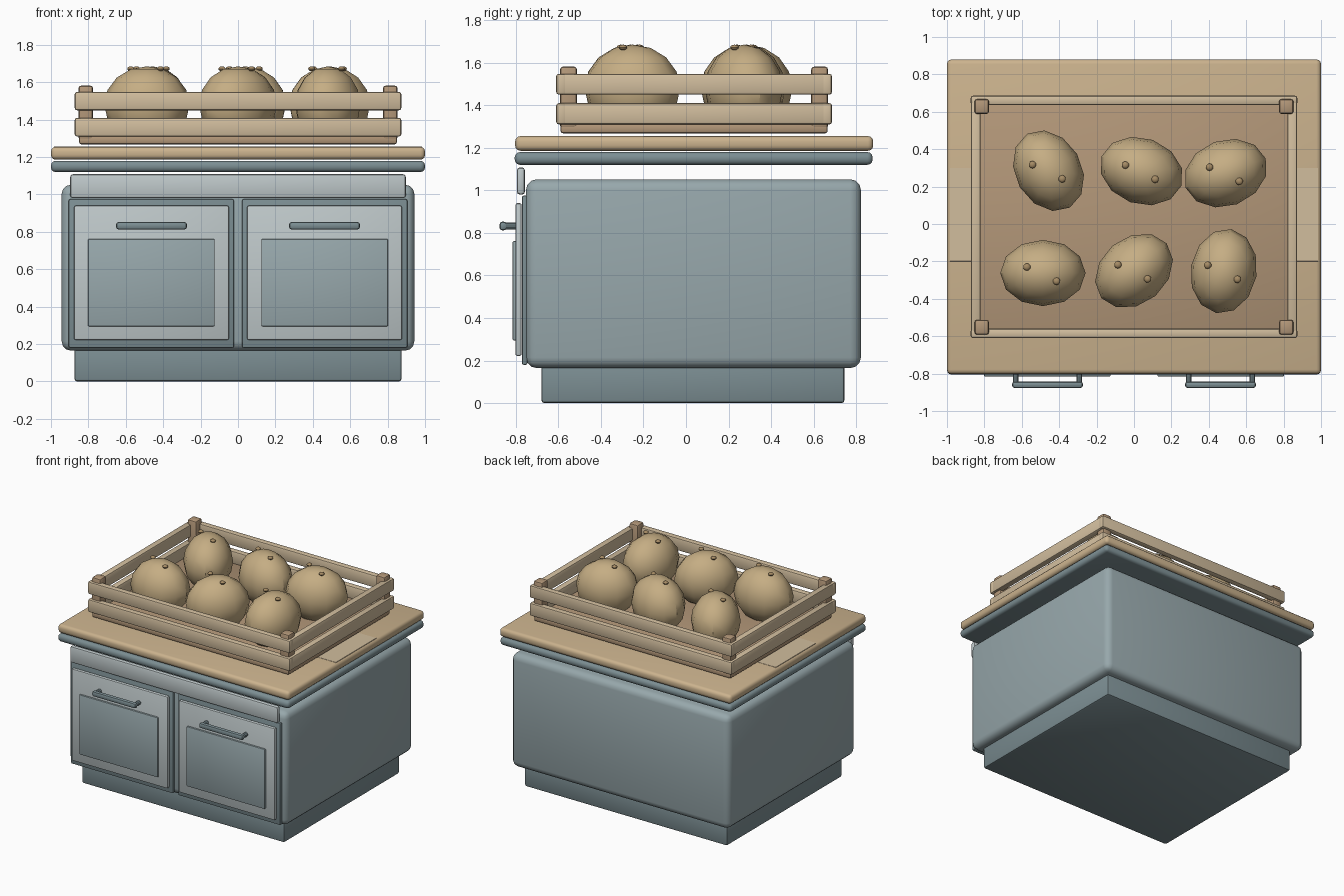
import bpy, math
from mathutils import Vector

if "Cube" in bpy.data.objects:
    bpy.data.objects.remove(bpy.data.objects["Cube"])


def material(name, rgb):
    m = bpy.data.materials.new(name)
    m.diffuse_color = (*rgb, 1)
    m.use_nodes = True
    m.node_tree.nodes["Principled BSDF"].inputs["Base Color"].default_value = m.diffuse_color
    return m


BODY = material("blue_grey", (0.31, 0.39, 0.41))
DARK = material("dark_blue_grey", (0.20, 0.27, 0.29))
PALE = material("pale_grey", (0.52, 0.58, 0.59))
WOOD = material("wood", (0.60, 0.45, 0.27))
LIGHT = material("light_wood", (0.64, 0.51, 0.34))
BROWN = material("brown_wood", (0.45, 0.31, 0.19))
SKIN = material("potato_skin", (0.56, 0.42, 0.23))
EYE = material("potato_eye", (0.38, 0.26, 0.13))


def finish(ob, name, mat):
    ob.name = name
    ob.data.materials.append(mat)
    bpy.ops.object.shade_smooth_by_angle(angle=math.radians(35))
    return ob


def box(name, x, y, z, mat, bevel=0.01, segments=2):
    """Bevelled box from (min, max) ranges on each axis."""
    lo, hi = Vector((x[0], y[0], z[0])), Vector((x[1], y[1], z[1]))
    bpy.ops.mesh.primitive_cube_add(size=1, location=(lo + hi) / 2)
    ob = bpy.context.object
    ob.scale = hi - lo
    bpy.ops.object.transform_apply(location=False, rotation=False, scale=True)
    mod = ob.modifiers.new("bevel", 'BEVEL')
    mod.width, mod.segments = bevel, segments
    bpy.ops.object.modifier_apply(modifier=mod.name)
    return finish(ob, name, mat)


def ball(name, loc, radii, turn, segs, rings, mat):
    bpy.ops.mesh.primitive_uv_sphere_add(segments=segs, ring_count=rings, radius=1,
                                         location=loc, rotation=(0, 0, turn))
    ob = bpy.context.object
    ob.scale = radii
    bpy.ops.object.transform_apply(location=False, rotation=False, scale=True)
    finish(ob, name, mat)
    bpy.ops.object.shade_smooth()


def rod(name, a, b, r, mat):
    a, b = Vector(a), Vector(b)
    bpy.ops.mesh.primitive_cylinder_add(vertices=10, radius=r, depth=(b - a).length,
                                        location=(a + b) / 2)
    ob = bpy.context.object
    ob.rotation_euler = (b - a).to_track_quat('Z', 'Y').to_euler()
    finish(ob, name, mat)


def mirrored(s, a, b):
    return (a, b) if s > 0 else (-b, -a)


# Cabinet carcass
box("plinth", (-0.875, 0.875), (-0.68, 0.745), (0, 0.2), DARK, 0.015)
box("cabinet_body", (-0.943, 0.943), (-0.752, 0.822), (0.165, 1.052), BODY, 0.05, 3)
box("top_rail", (-0.897, 0.897), (-0.795, -0.757), (0.98, 1.108), PALE, 0.014)

# Doors with recess frames, raised panels and bar handles
for s, side in ((-1, "left"), (1, "right")):
    box(side + "_door_frame", mirrored(s, 0.022, 0.905), (-0.771, -0.745),
        (0.18, 0.975), DARK, 0.008)
    box(side + "_door", mirrored(s, 0.048, 0.877), (-0.802, -0.772),
        (0.222, 0.94), PALE, 0.01)
    box(side + "_door_panel", mirrored(s, 0.125, 0.802), (-0.815, -0.795),
        (0.295, 0.762), BODY, 0.006)
    box(side + "_handle_bar", mirrored(s, 0.273, 0.652), (-0.877, -0.842),
        (0.812, 0.853), DARK, 0.014)
    for x in (0.293, 0.632):
        rod(side + "_handle_post", (s * x, -0.855, 0.832), (s * x, -0.80, 0.832),
            0.016, DARK)

# Worktop
box("worktop_trim", (-1, 1), (-0.805, 0.877), (1.12, 1.18), DARK, 0.025, 3)
box("worktop", (-1, 1), (-0.803, 0.88), (1.186, 1.255), WOOD, 0.025, 3)
box("worktop_board", (-0.985, 0.985), (-0.2, 0.3), (1.23, 1.2565), LIGHT, 0.001, 1)

# Crate: base, two rows of slats on each side, corner posts
CY = 0.038
box("crate_base", (-0.85, 0.85), (CY - 0.628, CY + 0.628), (1.268, 1.315), BROWN, 0.012)
for z in ((1.31, 1.41), (1.45, 1.548)):
    for s in (-1, 1):
        y0, y1 = mirrored(s, 0.598, 0.648)
        box("crate_long_slat", (-0.873, 0.873), (CY + y0, CY + y1), z, LIGHT, 0.012)
        box("crate_end_slat", mirrored(s, 0.82, 0.872), (CY - 0.646, CY + 0.646),
            z, LIGHT, 0.012)
for sx in (-1, 1):
    for sy in (-1, 1):
        y0, y1 = mirrored(sy, 0.55, 0.63)
        box("crate_post", mirrored(sx, 0.775, 0.853), (CY + y0, CY + y1),
            (1.29, 1.582), BROWN, 0.015)

# Potatoes, each turned a further 40 degrees, with two eyes
spots = [(-0.487, -0.262), (0, -0.25), (0.48, -0.252),
         (-0.457, 0.285), (0.04, 0.283), (0.49, 0.272)]
for i, (x, y) in enumerate(spots):
    ball("potato", (x, y, 1.48), (0.228, 0.177, 0.205), math.radians(40 * i), 12, 8, SKIN)
    for dx, dy in ((-0.086, 0.032), (0.073, -0.044)):
        ball("potato_eye", (x + dx, y + dy, 1.672), (0.02, 0.02, 0.013), 0, 10, 6, EYE)
